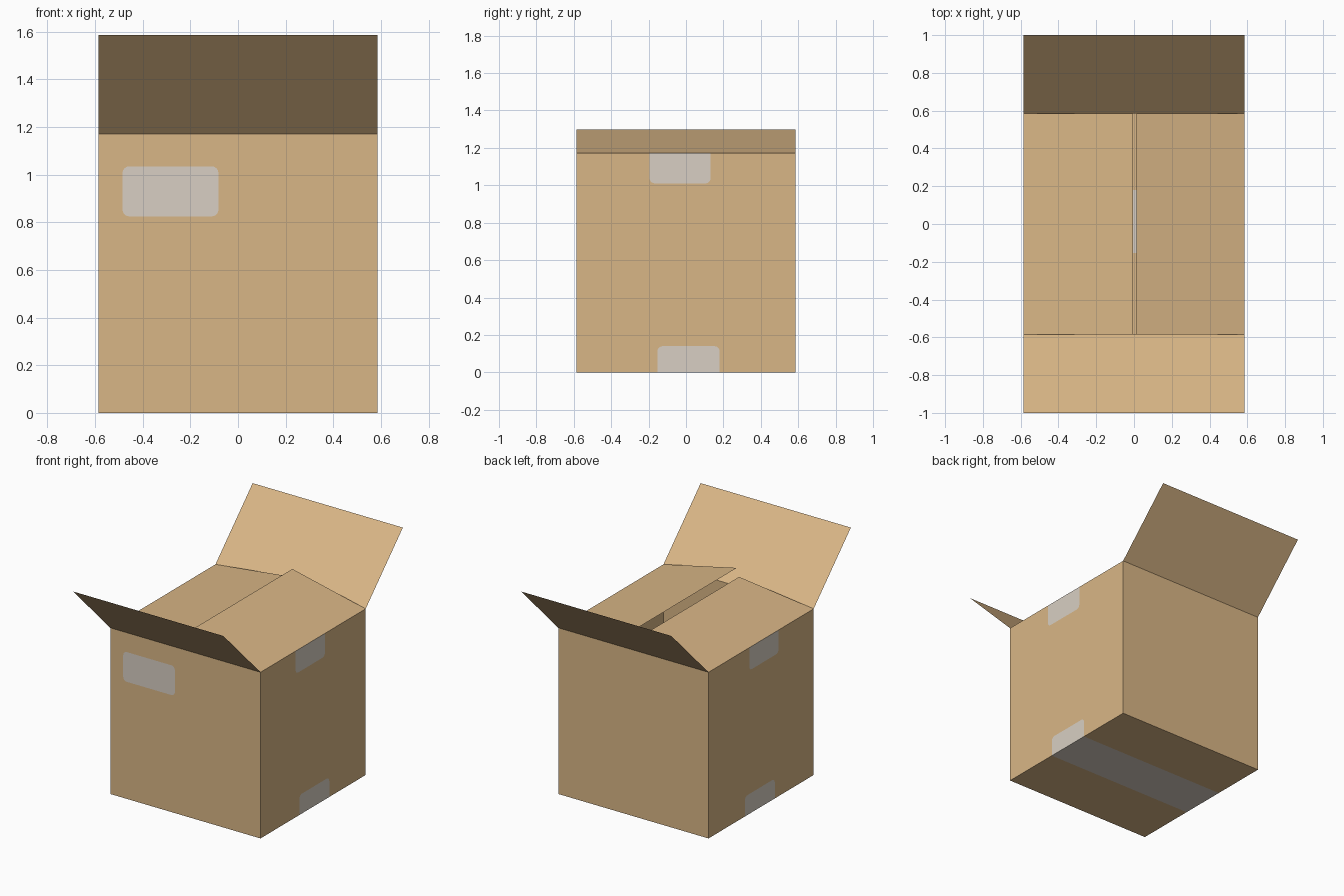
import bpy, bmesh, math

if "Cube" in bpy.data.objects:
    bpy.data.objects.remove(bpy.data.objects["Cube"])

H = 0.5858          # half width of the box, also the flap length
T = 2 * H           # box height


def material(name, rgb):
    m = bpy.data.materials.new(name)
    m.diffuse_color = (*rgb, 1)
    m.use_nodes = True
    m.node_tree.nodes["Principled BSDF"].inputs["Base Color"].default_value = m.diffuse_color
    return m


CARD = material("cardboard", (0.694, 0.468, 0.238))
TAPE = material("pale_tape", (0.686, 0.624, 0.546))


def panel(name, place, card, tape=()):
    """Flat sheet: 2D outlines placed in space by the function place(u, v)."""
    bm = bmesh.new()
    for index, outlines in enumerate((card, tape)):
        for outline in outlines:
            face = bm.faces.new([bm.verts.new(place(u, v)) for u, v in outline])
            face.material_index = index
    bmesh.ops.remove_doubles(bm, verts=bm.verts, dist=1e-5)
    mesh = bpy.data.meshes.new(name)
    bm.to_mesh(mesh)
    bm.free()
    mesh.materials.append(CARD)
    mesh.materials.append(TAPE)
    obj = bpy.data.objects.new(name, mesh)
    bpy.context.collection.objects.link(obj)
    return obj


def arc(cu, cv, r, start):
    """Quarter circle, counter-clockwise from the start angle in degrees."""
    return [(cu + r * math.cos(math.radians(start + a)),
             cv + r * math.sin(math.radians(start + a))) for a in (0, 22.5, 45, 67.5, 90)]


def rect(u0, u1, v0, v1):
    return [(u0, v0), (u1, v0), (u1, v1), (u0, v1)]


# Front wall: two halves that meet across a rounded label
r = 0.028
u0, u1, v0, v1 = -0.485, -0.082, 0.825, 1.035
mid = (u0 + u1) / 2
label_right = [(mid, v0)] + arc(u1 - r, v0 + r, r, 270) + arc(u1 - r, v1 - r, r, 0) + [(mid, v1)]
label_left = [(mid, v1)] + arc(u0 + r, v1 - r, r, 90) + arc(u0 + r, v0 + r, r, 180) + [(mid, v0)]
front_left = [(-H, 0), (mid, 0)] + label_left[::-1] + [(mid, T), (-H, T)]
front_right = [(mid, 0), (H, 0), (H, T), (mid, T)] + label_right[::-1]
panel("front_wall", lambda u, v: (u, -H, v), [front_left, front_right],
      [label_right + label_left[1:-1]])

# Back wall
panel("back_wall", lambda u, v: (-u, H, v), [rect(-H, H, 0, T)])

# Side walls, notched for the tape ends at the bottom and top edges
b0, b1, bz = -0.153, 0.18, 0.14
t0, t1, tz = -0.195, 0.132, 1.01
low_tape = [(b0, 0), (b1, 0)] + arc(b1 - r, bz - r, r, 0) + arc(b0 + r, bz - r, r, 90)
top_tape = [(t1, T), (t0, T)] + arc(t0 + r, tz + r, r, 180) + arc(t1 - r, tz + r, r, 270)
side = ([(-H, 0), (b0, 0)] + low_tape[2:][::-1] + [(b1, 0), (H, 0), (H, T), (t1, T)]
        + top_tape[2:][::-1] + [(t0, T), (-H, T)])
for name, s in (("right_wall", 1), ("left_wall", -1)):
    wall = panel(name, lambda u, v: (s * H, u, v), [side], [low_tape, top_tape])
    if s < 0:
        wall.data.flip_normals()

# Floor with the tape strip running across it
panel("floor", lambda u, v: (u, -v, 0), [rect(-H, H, -H, -b1), rect(-H, H, -b0, H)],
      [rect(-H, H, -b1, -b0)])


# Flaps hinged on the four top edges: outward direction and opening angle
def flap(name, dx, dy, degrees):
    c, s = H * math.cos(math.radians(degrees)), H * math.sin(math.radians(degrees))
    panel(name, lambda u, v: (dx * (H + v * c) - dy * u, dy * (H + v * c) + dx * u, T + v * s),
          [rect(-H, H, 0, 1)[::-1] if degrees < 90 else rect(-H, H, 0, 1)])


flap("front_flap", 0, -1, 45)
flap("back_flap", 0, 1, 45)
flap("right_flap", 1, 0, 180 - 12.6)
flap("left_flap", -1, 0, 180 - 6.8)
